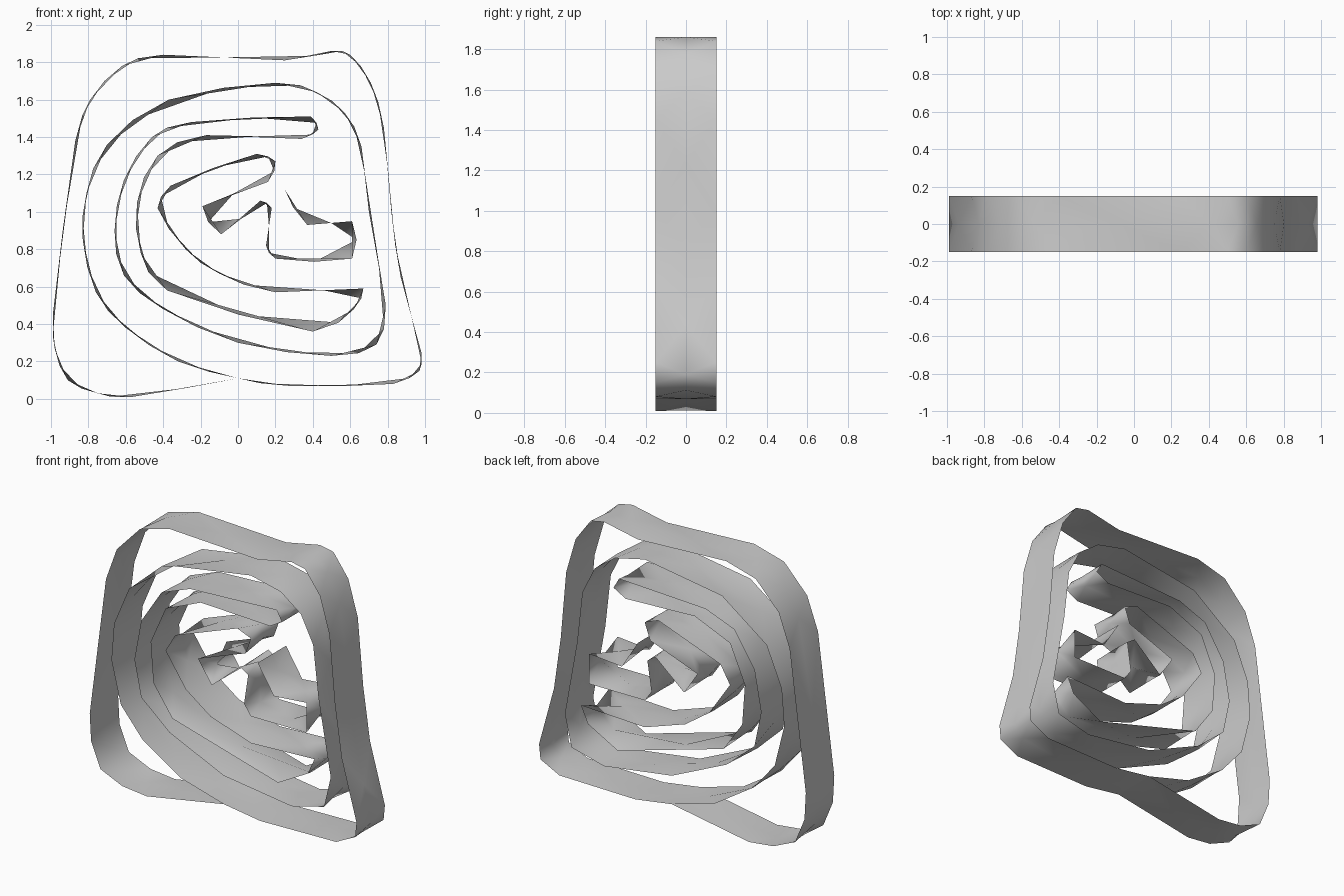
import bpy, bmesh
from mathutils import Vector

if "Cube" in bpy.data.objects:
    bpy.data.objects.remove(bpy.data.objects["Cube"])

HALF_WIDTH = 0.15

# Centre line of the ribbon (x, z), from the outer end to the inner end
path = [
    (0, .11), (-.57, .01), (-.75, .03), (-.91, .1), (-.98, .27), (-.99, .45),
    (-.87, 1.38), (-.79, 1.6), (-.62, 1.78), (-.4, 1.84), (.25, 1.81),
    (.5, 1.86), (.6, 1.84), (.71, 1.69), (.78, 1.45), (.82, 1), (.87, .65),
    (.98, .25), (.97, .15), (.83, .08), (.27, .07), (0, .11), (-.32, .2),
    (-.6, .38), (-.76, .57), (-.83, .85), (-.81, 1.1), (-.7, 1.36),
    (-.37, 1.6), (.2, 1.69), (.42, 1.64), (.57, 1.53), (.66, 1.35),
    (.7, 1), (.79, .5), (.74, .29), (.5, .23), (0, .3), (-.4, .48),
    (-.61, .66), (-.66, .9), (-.61, 1.17), (-.46, 1.4), (-.25, 1.48),
    (.39, 1.51), (.43, 1.44), (.34, 1.39), (-.17, 1.41), (-.43, 1.3),
    (-.54, 1.05), (-.52, .78), (-.38, .58), (.4, .36), (.62, .48),
    (.67, .59), (.2, .57), (-.1, .67), (-.28, .8), (-.43, 1.02),
    (-.36, 1.14), (.1, 1.31), (.2, 1.27), (.16, 1.16), (-.19, 1.03),
    (-.09, .88), (.12, 1.06), (.18, 1.02), (.15, .82), (.2, .75),
    (.61, .75), (.61, .95), (.37, .93), (.25, 1.12),
]
pts = [Vector((x, 0, z)) for x, z in path]


def bulged_middle(i):
    """Point halfway along a segment, pushed out to follow the curve."""
    p1, p2 = pts[i], pts[i + 1]
    p0 = pts[i - 1] if i else p1
    p3 = pts[i + 2] if i + 2 < len(pts) else p2
    push = (p1 + p2 - p0 - p3) / 16
    limit = 0.12 * (p2 - p1).length
    if push.length > limit:
        push = push.normalized() * limit
    return (p1 + p2) / 2 + push


# Ribbon: two edge rows and a staggered middle row joined by triangles
bm = bmesh.new()
off = Vector((0, HALF_WIDTH, 0))
front = [bm.verts.new(p - off) for p in pts]
back = [bm.verts.new(p + off) for p in pts]
mids = [bm.verts.new(pts[0])]
mids += [bm.verts.new(bulged_middle(i)) for i in range(len(pts) - 1)]
mids += [bm.verts.new(pts[-1])]
for i in range(len(pts)):
    bm.faces.new((front[i], mids[i + 1], mids[i]))
    bm.faces.new((back[i], mids[i], mids[i + 1]))
    if i + 1 < len(pts):
        bm.faces.new((front[i], front[i + 1], mids[i + 1]))
        bm.faces.new((back[i + 1], back[i], mids[i + 1]))
bmesh.ops.recalc_face_normals(bm, faces=bm.faces)

mesh = bpy.data.meshes.new("spiral_ribbon")
bm.to_mesh(mesh)
bm.free()
mesh.polygons.foreach_set("use_smooth", [True] * len(mesh.polygons))
ribbon = bpy.data.objects.new("spiral_ribbon", mesh)
bpy.context.collection.objects.link(ribbon)
